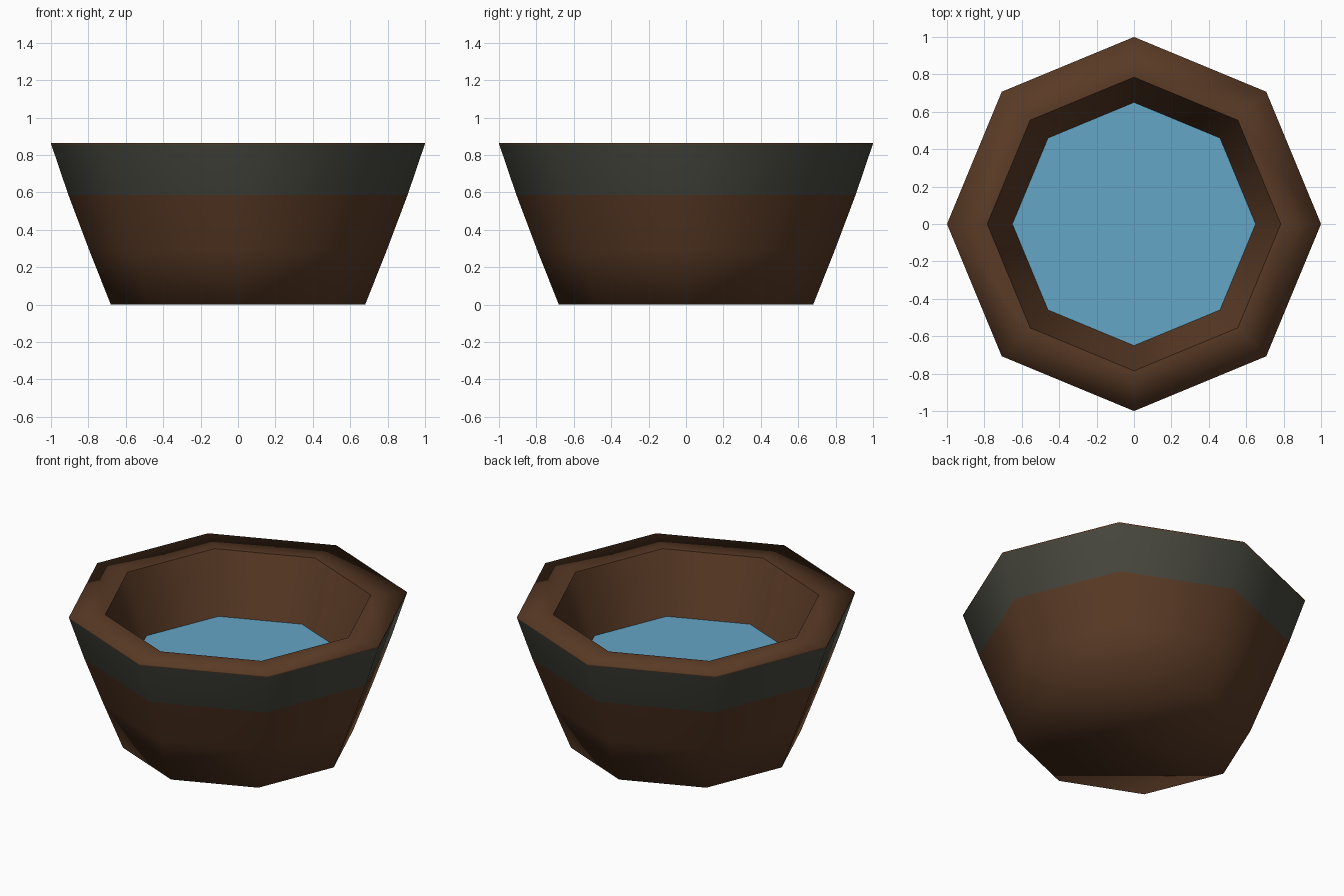
import bpy, math

if "Cube" in bpy.data.objects:
    bpy.data.objects.remove(bpy.data.objects["Cube"])

SIDES = 8


def material(name, rgb):
    m = bpy.data.materials.new(name)
    m.diffuse_color = (*rgb, 1)
    m.use_nodes = True
    m.node_tree.nodes["Principled BSDF"].inputs["Base Color"].default_value = m.diffuse_color
    return m


wood = material("brown wood", (0.102, 0.043, 0.019))
iron = material("dark grey iron", (0.062, 0.062, 0.048))
blue = material("water blue", (0.127, 0.381, 0.560))


def lathe(name, profile, mats, cap_start=False, band=None):
    """Eight-sided turned shape from (radius, z) points; faces inside band get material 1."""
    verts = [(r * math.cos(2 * math.pi * i / SIDES), r * math.sin(2 * math.pi * i / SIDES), z)
             for r, z in profile for i in range(SIDES)]
    faces = []
    for k in range(len(profile) - 1):
        for i in range(SIDES):
            j = (i + 1) % SIDES
            faces.append((k * SIDES + i, k * SIDES + j, (k + 1) * SIDES + j, (k + 1) * SIDES + i))
    if cap_start:
        faces.append(tuple(reversed(range(SIDES))))
    me = bpy.data.meshes.new(name)
    me.from_pydata(verts, [], faces)
    for m in mats:
        me.materials.append(m)
    for p in me.polygons:
        p.use_smooth = True
        if band and band[0] < p.center.z < band[1]:
            p.material_index = 1
    ob = bpy.data.objects.new(name, me)
    bpy.context.collection.objects.link(ob)
    return ob


# Tub body: base, flared wall with iron band, and flat rim, softly shaded as one
lathe("tub_body",
      [(0.68, 0), (0.795, 0.29), (0.907, 0.587), (0.998, 0.855), (1.0, 0.863), (0.785, 0.863)],
      [wood, iron], cap_start=True, band=(0.587, 0.855))

# Inner wall, with a crisp edge at the rim
lathe("inner_wall", [(0.785, 0.863), (0.65, 0.49)], [wood])

# Water surface
bpy.ops.mesh.primitive_circle_add(vertices=SIDES, radius=0.65, fill_type='NGON', location=(0, 0, 0.49))
water = bpy.context.object
water.name = "water"
water.data.materials.append(blue)
